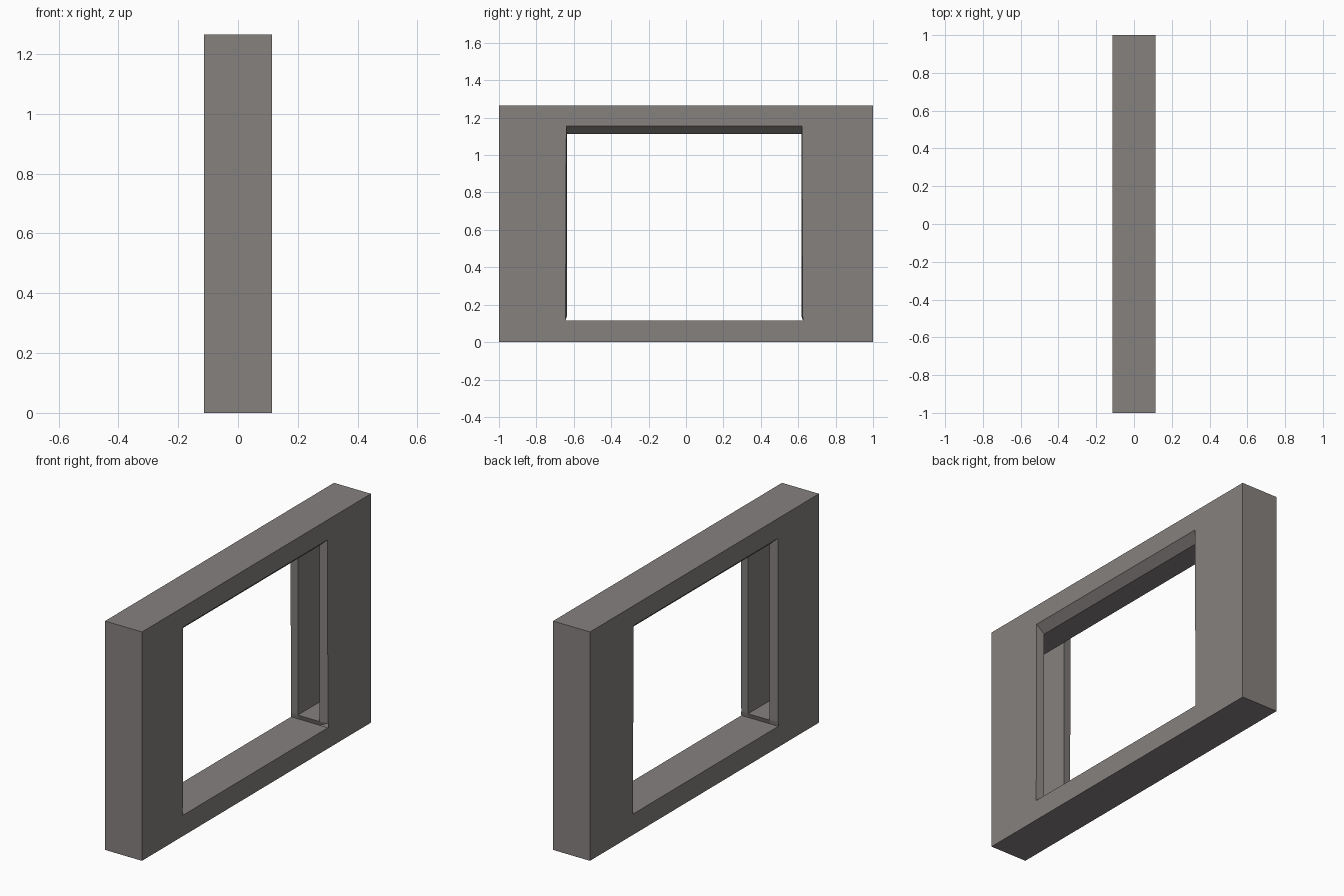
import bpy, bmesh

if "Cube" in bpy.data.objects:
    bpy.data.objects.remove(bpy.data.objects["Cube"])

HX, HEIGHT = 0.113, 1.265      # half thickness and height of the wall
GX = 0.066                     # half width of the side grooves
CY = -0.01                     # centre of the opening along y
SILL, FLOOR, CEIL = 0.115, 0.14, 1.112

mat = bpy.data.materials.new("warm_grey")
mat.diffuse_color = (0.235, 0.22, 0.212, 1)
mat.use_nodes = True
mat.node_tree.nodes["Principled BSDF"].inputs["Base Color"].default_value = mat.diffuse_color


def make(name, bm):
    bmesh.ops.recalc_face_normals(bm, faces=bm.faces)
    me = bpy.data.meshes.new(name)
    bm.to_mesh(me)
    bm.free()
    ob = bpy.data.objects.new(name, me)
    bpy.context.collection.objects.link(ob)
    me.materials.append(mat)
    return ob


def box(name, x, y0, y1, z0, z1):
    bm = bmesh.new()
    bmesh.ops.create_cube(bm, size=1)
    for v in bm.verts:
        v.co = (x * 2 * v.co.x,
                (y0 + y1) / 2 + (y1 - y0) * v.co.y,
                (z0 + z1) / 2 + (z1 - z0) * v.co.z)
    return make(name, bm)


def cut(target, cutter):
    mod = target.modifiers.new("cut", 'BOOLEAN')
    mod.operation = 'DIFFERENCE'
    mod.solver = 'EXACT'
    mod.object = cutter
    dg = bpy.context.evaluated_depsgraph_get()
    me = bpy.data.meshes.new_from_object(target.evaluated_get(dg))
    target.modifiers.clear()
    target.data = me
    bpy.data.objects.remove(cutter)


# wall slab
wall = box("window_wall", HX, -1, 1, 0, HEIGHT)

# opening: rings along x, flaring toward both wall faces
outer = [(0.635, SILL), (0.634, FLOOR), (0.630, 1.155)]
inner = [(0.635, SILL), (0.627, FLOOR), (0.627, CEIL)]
# mouth ring is extrapolated slightly past the wall face for a clean cut
k = (HX + 0.01 - GX) / (HX - GX)
mouth = [(a + (c - a) * k, b + (d - b) * k) for (a, b), (c, d) in zip(inner, outer)]
bm = bmesh.new()
rings = []
for x, half in ((-HX - 0.01, mouth), (-GX, inner), (GX, inner), (HX + 0.01, mouth)):
    pts = [(CY + y, z) for y, z in half] + [(CY - y, z) for y, z in reversed(half)]
    rings.append([bm.verts.new((x, y, z)) for y, z in pts])
for a, b in zip(rings, rings[1:]):
    for i in range(6):
        j = (i + 1) % 6
        bm.faces.new((a[i], a[j], b[j], b[i]))
bm.faces.new(rings[0])
bm.faces.new(rings[-1])
cut(wall, make("opening_cutter", bm))

# deep groove in each jamb
for s in (-1, 1):
    y0, y1 = sorted((CY + s * 0.5, s * 0.9))
    cut(wall, box("groove_cutter", GX, y0, y1, FLOOR, CEIL))
